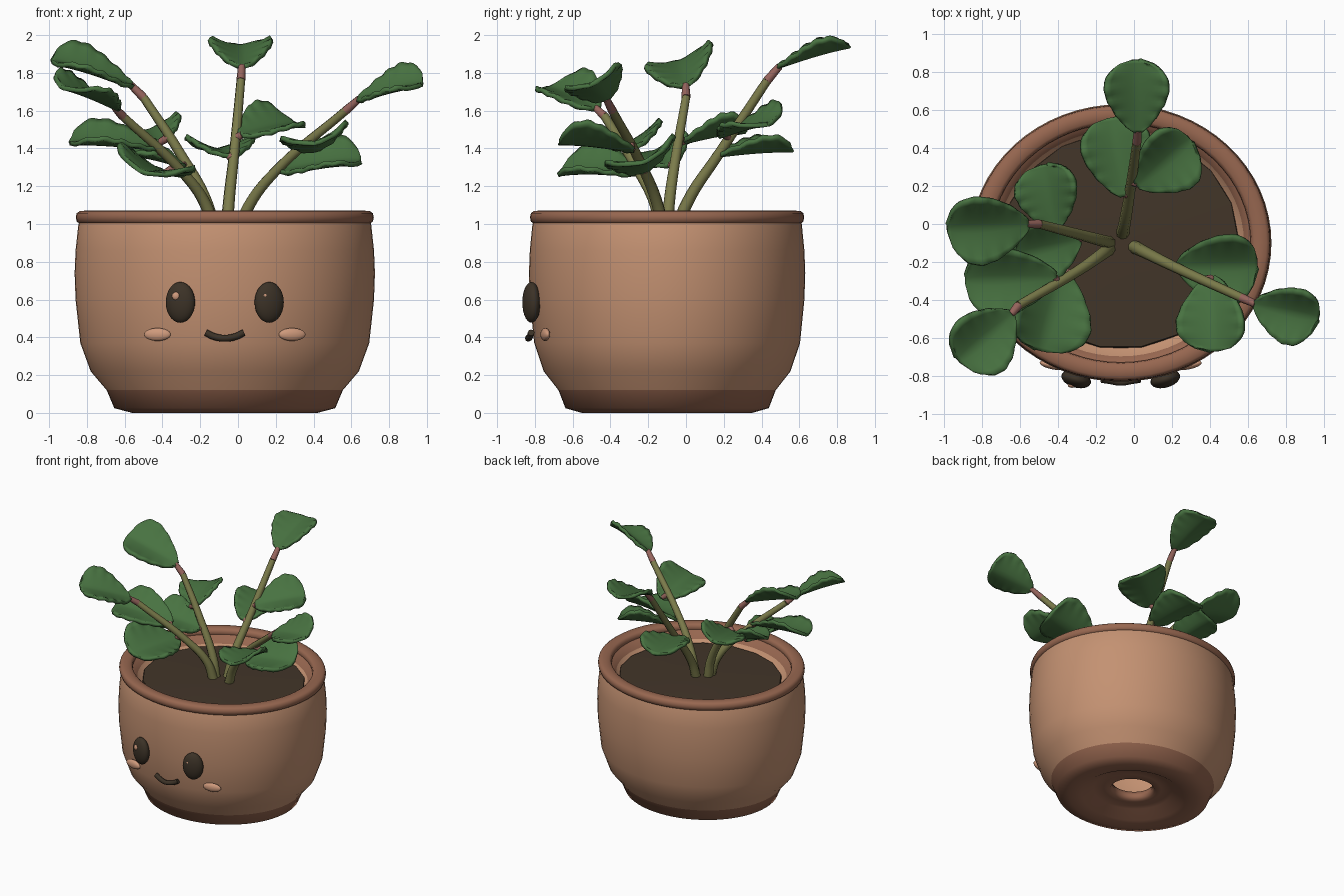
import bpy, bmesh, math
from mathutils import Vector

old = bpy.data.objects.get("Cube")
if old:
    bpy.data.objects.remove(old, do_unlink=True)


def material(name, r, g, b):
    m = bpy.data.materials.new(name)
    m.use_nodes = True
    m.diffuse_color = (r, g, b, 1)
    bsdf = m.node_tree.nodes["Principled BSDF"]
    bsdf.inputs["Base Color"].default_value = (r, g, b, 1)
    bsdf.inputs["Roughness"].default_value = 0.8
    return m


TERRACOTTA = material("terracotta", 0.55, 0.285, 0.168)
CLAY = material("dark clay", 0.31, 0.135, 0.08)
SOIL = material("soil brown", 0.055, 0.036, 0.022)
FACE = material("face brown", 0.045, 0.032, 0.02)
BLUSH = material("blush", 0.62, 0.32, 0.2)
STEM = material("olive stem", 0.2, 0.2, 0.07)
JOINT = material("pink joint", 0.31, 0.13, 0.11)
LEAF = material("leaf green", 0.065, 0.17, 0.053)

CENTRE = Vector((-0.07, -0.10, 0))
SQUASH = 0.92


def finish(name, bm, mats, angle=35):
    bmesh.ops.recalc_face_normals(bm, faces=bm.faces)
    me = bpy.data.meshes.new(name)
    bm.to_mesh(me)
    bm.free()
    for m in mats:
        me.materials.append(m)
    me.shade_smooth()
    me.set_sharp_from_angle(angle=math.radians(angle))
    ob = bpy.data.objects.new(name, me)
    bpy.context.collection.objects.link(ob)
    return ob


def lathe(name, profile, mats, sides=64, ring=False, rule=None, angle=35):
    """Turn a radius/height profile; a ring joins its ends, otherwise they are capped."""
    bm = bmesh.new()
    loops = []
    for r, z in profile:
        loops.append([bm.verts.new((r * math.cos(a), r * SQUASH * math.sin(a), z))
                      for a in (2 * math.pi * i / sides for i in range(sides))])
    pairs = list(zip(loops, loops[1:]))
    if ring:
        pairs.append((loops[-1], loops[0]))
    for p, q in pairs:
        for i in range(sides):
            j = (i + 1) % sides
            bm.faces.new((p[i], p[j], q[j], q[i]))
    if not ring:
        bm.faces.new(loops[0])
        bm.faces.new(loops[-1])
    if rule:
        for f in bm.faces:
            f.material_index = rule(f.calc_center_median())
    ob = finish(name, bm, mats, angle)
    ob.location = CENTRE
    return ob


def pot_colour(c):
    """Dark clay on the foot and just inside the rim."""
    r = math.hypot(c.x, c.y / SQUASH)
    return int(c.z < 0.12 or (c.z > 0.98 and r < 0.7))


# Hollow pot with a dark foot and a drain hole
lathe("pot", [(0.16, 0.13), (0.5, 0.15), (0.62, 0.3), (0.66, 0.5), (0.66, 0.8),
              (0.6, 0.93), (0.65, 0.965), (0.69, 1.03), (0.76, 1.03), (0.775, 1.0),
              (0.79, 0.86), (0.795, 0.74), (0.79, 0.6), (0.765, 0.37), (0.71, 0.22),
              (0.625, 0.12), (0.585, 0.025), (0.49, 0.0), (0.39, 0.01), (0.3, 0.06),
              (0.22, 0.07), (0.17, 0.06), (0.15, 0.09)],
      [TERRACOTTA, CLAY], ring=True, rule=pot_colour, angle=75)

# Rounded rim
rim = [(0.737 + 0.052 * math.copysign(abs(math.cos(a)) ** 0.7, math.cos(a)),
        1.035 + 0.036 * math.copysign(abs(math.sin(a)) ** 0.7, math.sin(a)))
       for a in (2 * math.pi * i / 12 for i in range(12))]
lathe("rim", rim, [CLAY], ring=True, angle=60)

# Soil
soil = lathe("soil", [(0.63, 0.92), (0.62, 0.955), (0.3, 0.965), (0.02, 0.97)], [SOIL], sides=18)
soil.location.y += 0.015


def ball(name, loc, size, mat, yaw=0):
    bm = bmesh.new()
    bmesh.ops.create_uvsphere(bm, u_segments=24, v_segments=14, radius=1)
    ob = finish(name, bm, [mat], 60)
    ob.location, ob.scale, ob.rotation_euler.z = loc, size, yaw


def tube(name, points, radius, mat, taper=1.0):
    cu = bpy.data.curves.new(name, "CURVE")
    cu.dimensions = "3D"
    cu.bevel_depth = radius
    cu.bevel_resolution = 2
    cu.use_fill_caps = True
    cu.resolution_u = 6
    sp = cu.splines.new("BEZIER")
    sp.bezier_points.add(len(points) - 1)
    for i, (bp, p) in enumerate(zip(sp.bezier_points, points)):
        bp.co = p
        bp.handle_left_type = bp.handle_right_type = "AUTO"
        bp.radius = 1 + (taper - 1) * i / (len(points) - 1)
    cu.materials.append(mat)
    ob = bpy.data.objects.new(name, cu)
    bpy.context.collection.objects.link(ob)


# Face, mirrored about the pot's middle
for side, word in ((-1, "right"), (1, "left")):
    x = CENTRE.x + side * 0.235
    ball(word + "_eye", (x, -0.818, 0.585), (0.08, 0.045, 0.108), FACE, side * 0.28)
    ball(word + "_eye_glint", (x - 0.022, -0.85, 0.618), (0.022, 0.014, 0.022), BLUSH)
    ball(word + "_cheek", (CENTRE.x + side * 0.357, -0.745, 0.415), (0.072, 0.022, 0.034),
         BLUSH, side * 0.2)
tube("mouth", [(CENTRE.x + dx, -0.835 + abs(dx) * 0.15, z) for dx, z in
               ((-0.1, 0.425), (-0.06, 0.405), (0, 0.395), (0.06, 0.405), (0.1, 0.425))],
     0.018, FACE)

# Stems
stems = {
    "side": [(-0.13, -0.1, 0.95), (-0.16, -0.09, 1.1), (-0.31, -0.05, 1.38), (-0.5, 0.0, 1.67)],
    "front": [(-0.13, -0.13, 0.95), (-0.17, -0.16, 1.1), (-0.3, -0.25, 1.28), (-0.61, -0.43, 1.57)],
    "back": [(-0.06, -0.05, 0.95), (-0.05, 0.0, 1.1), (-0.02, 0.18, 1.38), (0.015, 0.43, 1.76)],
    "left": [(0.0, -0.12, 0.95), (0.06, -0.15, 1.1), (0.2, -0.22, 1.28), (0.57, -0.39, 1.6)],
}
for key, pts in stems.items():
    tube(key + "_stem", pts, 0.036, STEM, 0.65)


def nearest(p, pts):
    """Closest point to p on a stem."""
    best = None
    for a, b in zip(pts, pts[1:]):
        a, b = Vector(a), Vector(b)
        t = max(0, min(1, (p - a).dot(b - a) / (b - a).length_squared))
        q = a.lerp(b, t)
        if best is None or (q - p).length < (best - p).length:
            best = q
    return best


def leaf(name, stem, base, tip, half, slope):
    """Cupped round blade with a faintly rippled edge; slope lifts its right side."""
    base, tip = Vector(base), Vector(tip)
    d = tip - base
    s = Vector((d.y, -d.x, 0)).normalized()
    s = (s + Vector((0, 0, slope))).normalized()
    n = s.cross(d).normalized()
    rows, cols = 24, 12
    bm = bmesh.new()
    grid = []
    for i in range(rows + 1):
        t = 0.015 + 0.983 * i / rows
        w = t ** 0.6 * (1 - t ** 3.5) ** 0.5 / 0.67
        line = []
        for j in range(cols + 1):
            v = 2 * j / cols - 1
            lift = 0.4 * half * w * w * abs(v) ** 1.4 - 0.02 * t ** 3
            lift += 0.006 * math.sin(t * 33 + v) * v ** 4
            line.append(bm.verts.new(base + d * t + s * (v * w * half) + n * lift))
        grid.append(line)
    for p, q in zip(grid, grid[1:]):
        for j in range(cols):
            bm.faces.new((p[j], p[j + 1], q[j + 1], q[j]))
    ob = finish(name, bm, [LEAF], 60)
    mod = ob.modifiers.new("thickness", "SOLIDIFY")
    mod.thickness = 0.024
    mod.offset = 0
    # Pink joint between the stem and the blade
    tube(name + "_joint", [nearest(base, stems[stem]), base + d * 0.04], 0.024, JOINT, 0.8)


# Leaves: stem, base, tip, half width, slope
leaf("back_top_leaf", "back", (0.02, 0.48, 1.83), (0.01, 0.86, 1.96), 0.165, 0)
leaf("side_top_leaf", "side", (-0.55, 0.0, 1.73), (-0.98, -0.03, 1.88), 0.185, 0.36)
leaf("front_top_leaf", "front", (-0.64, -0.47, 1.61), (-0.92, -0.72, 1.74), 0.18, 0.3)
leaf("left_top_leaf", "left", (0.63, -0.42, 1.66), (0.97, -0.5, 1.76), 0.16, -0.45)
leaf("back_inner_leaf", "back", (-0.05, 0.14, 1.36), (-0.12, 0.56, 1.41), 0.18, 0)
leaf("back_outer_leaf", "back", (0.01, 0.2, 1.47), (0.3, 0.44, 1.55), 0.18, -0.35)
leaf("side_back_leaf", "side", (-0.41, -0.03, 1.43), (-0.48, 0.31, 1.51), 0.165, 0.25)
leaf("side_inner_leaf", "side", (-0.28, -0.08, 1.31), (-0.62, -0.17, 1.4), 0.17, 0.35)
leaf("side_low_leaf", "front", (-0.4, -0.28, 1.4), (-0.89, -0.3, 1.45), 0.185, 0.28)
leaf("front_low_leaf", "front", (-0.38, -0.23, 1.27), (-0.49, -0.67, 1.29), 0.21, 0.32)
leaf("left_back_leaf", "left", (0.22, -0.22, 1.28), (0.65, -0.22, 1.35), 0.195, -0.4)
leaf("left_front_leaf", "left", (0.41, -0.27, 1.39), (0.42, -0.67, 1.45), 0.18, -0.25)
